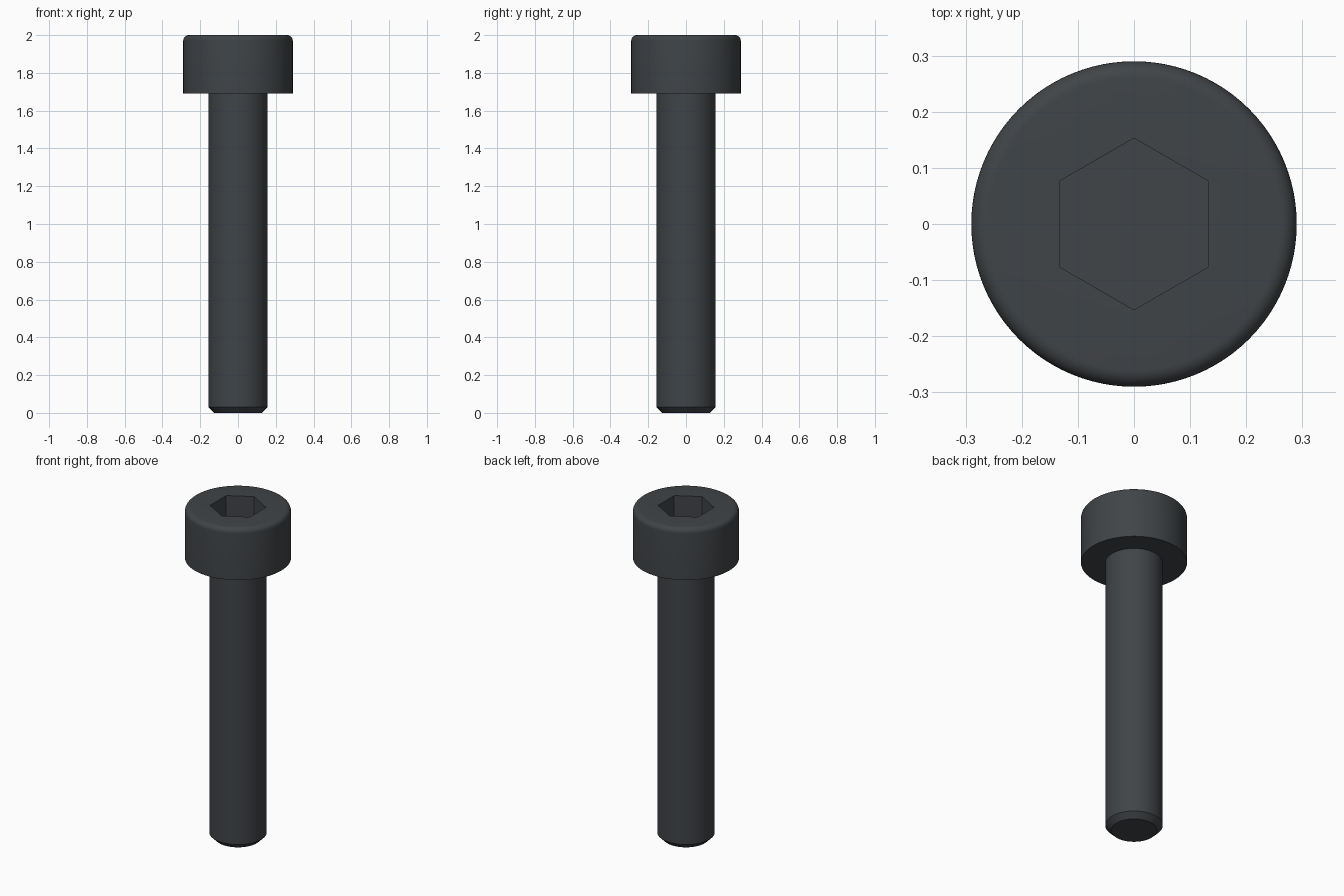
import bpy, bmesh, math

cube = bpy.data.objects.get("Cube")
if cube:
    bpy.data.objects.remove(cube, do_unlink=True)

SIDES = 96
HEAD_R, SHANK_R = 0.29, 0.157
HEAD_Z, TOP_Z = 1.69, 2.0
FILLET, CHAMFER = 0.03, 0.032
SOCKET_R, SOCKET_DEPTH = 0.153, 0.16

steel = bpy.data.materials.new("dark steel")
steel.use_nodes = True
colour = (0.052, 0.058, 0.064, 1.0)
steel.diffuse_color = colour
steel.node_tree.nodes["Principled BSDF"].inputs["Base Color"].default_value = colour


def ring(bm, radius, z, sides, turn=0.0):
    return [bm.verts.new((radius * math.cos(turn + math.tau * i / sides),
                          radius * math.sin(turn + math.tau * i / sides), z))
            for i in range(sides)]


def stack(bm, profile, sides, turn=0.0):
    """Closed solid made of rings joined from bottom to top."""
    rings = [ring(bm, r, z, sides, turn) for r, z in profile]
    for low, high in zip(rings, rings[1:]):
        for i in range(sides):
            j = (i + 1) % sides
            bm.faces.new((low[i], low[j], high[j], high[i]))
    bm.faces.new(rings[0][::-1])
    bm.faces.new(rings[-1])


def make_object(name, profile, sides, turn=0.0):
    bm = bmesh.new()
    stack(bm, profile, sides, turn)
    mesh = bpy.data.meshes.new(name)
    bm.to_mesh(mesh)
    bm.free()
    mesh.materials.append(steel)
    obj = bpy.data.objects.new(name, mesh)
    bpy.context.collection.objects.link(obj)
    return obj


# Bolt: chamfered tip, plain shank and head with a rounded top rim
profile = [(SHANK_R - CHAMFER, 0), (SHANK_R, CHAMFER),
           (SHANK_R, HEAD_Z), (HEAD_R, HEAD_Z)]
steps = 8
for k in range(steps + 1):
    a = math.pi / 2 * k / steps
    profile.append((HEAD_R - FILLET + FILLET * math.cos(a),
                    TOP_Z - FILLET + FILLET * math.sin(a)))
bolt = make_object("socket_head_bolt", profile, SIDES)

# Hexagonal socket, with corners along y
cutter = make_object("socket_cutter",
                     [(SOCKET_R, TOP_Z - SOCKET_DEPTH), (SOCKET_R, TOP_Z + 0.1)],
                     6, math.pi / 2)
cutter.hide_render = True
cut = bolt.modifiers.new("socket", "BOOLEAN")
cut.operation = "DIFFERENCE"
cut.solver = "EXACT"
cut.object = cutter

bpy.ops.object.select_all(action="DESELECT")
bpy.context.view_layer.objects.active = bolt
bolt.select_set(True)
bpy.ops.object.modifier_apply(modifier=cut.name)
bpy.data.objects.remove(cutter, do_unlink=True)
bpy.ops.object.shade_smooth_by_angle(angle=math.radians(30))
